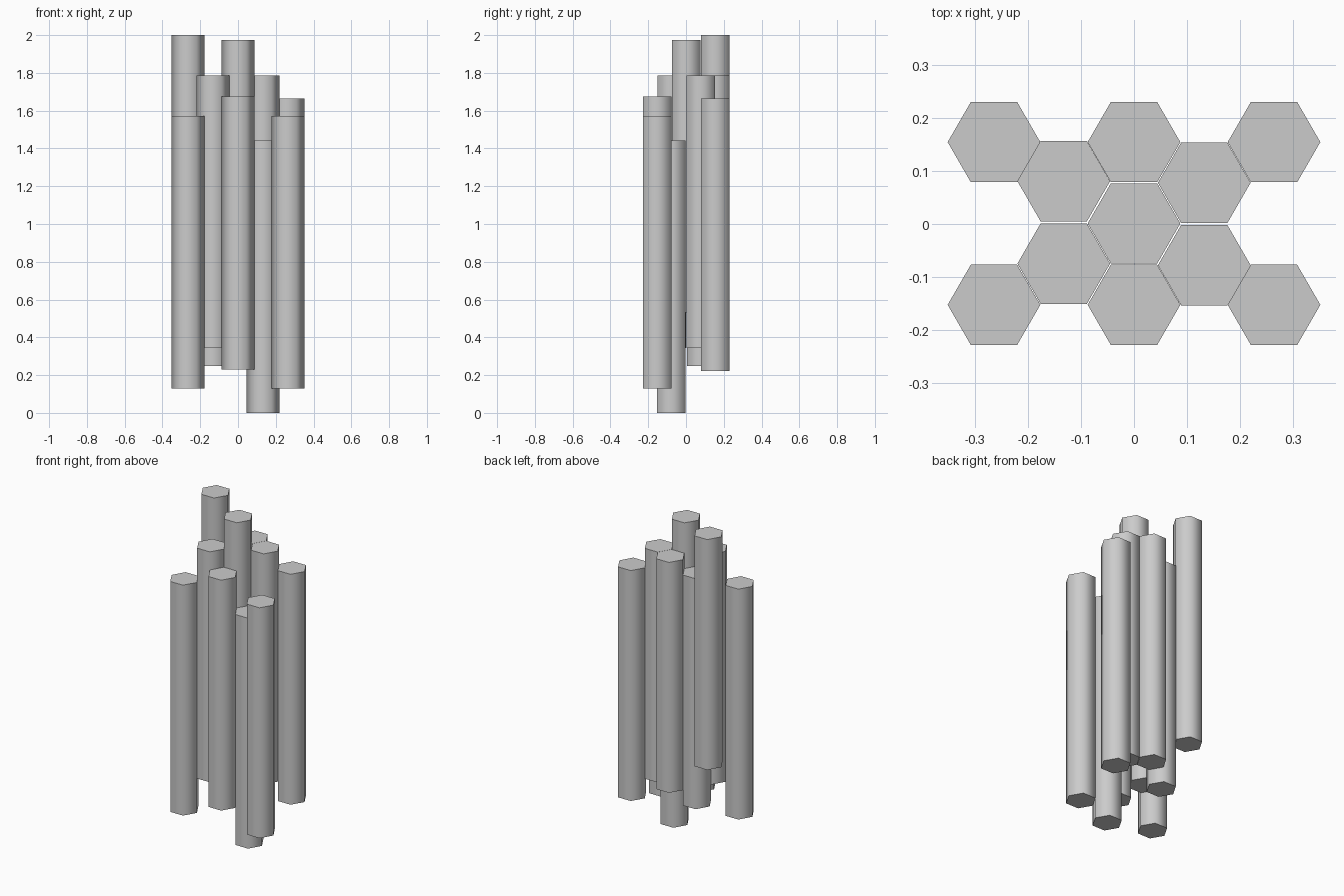
import bpy
from math import radians

if "Cube" in bpy.data.objects:
    bpy.data.objects.remove(bpy.data.objects["Cube"])

RADIUS = 0.0877
LENGTH = 1.443


def hex_column(name, x, y, base):
    # Six-sided bar with corners pointing along x, rounded shading on its sides
    bpy.ops.mesh.primitive_cylinder_add(
        vertices=6, radius=RADIUS, depth=LENGTH,
        location=(x, y, base + LENGTH / 2), rotation=(0, 0, radians(30)))
    column = bpy.context.object
    column.name = name
    bpy.ops.object.shade_smooth_by_angle(angle=radians(65))


# Staggered columns: name, centre x, centre y, bottom height
columns = [
    # back row
    ("column_back_left", -0.265, 0.155, 0.557),
    ("column_back_middle", 0.0, 0.155, 0.343),
    ("column_back_right", 0.265, 0.155, 0.221),
    # inner ring and core
    ("column_inner_back_left", -0.133, 0.081, 0.248),
    ("column_inner_back_right", 0.133, 0.078, 0.343),
    ("column_centre", 0.0, 0.001, 0.532),
    ("column_inner_front_left", -0.133, -0.075, 0.343),
    ("column_inner_front_right", 0.133, -0.078, 0.0),
    # front row
    ("column_front_left", -0.265, -0.153, 0.129),
    ("column_front_middle", 0.0, -0.153, 0.231),
    ("column_front_right", 0.265, -0.153, 0.129),
]
for spec in columns:
    hex_column(*spec)
